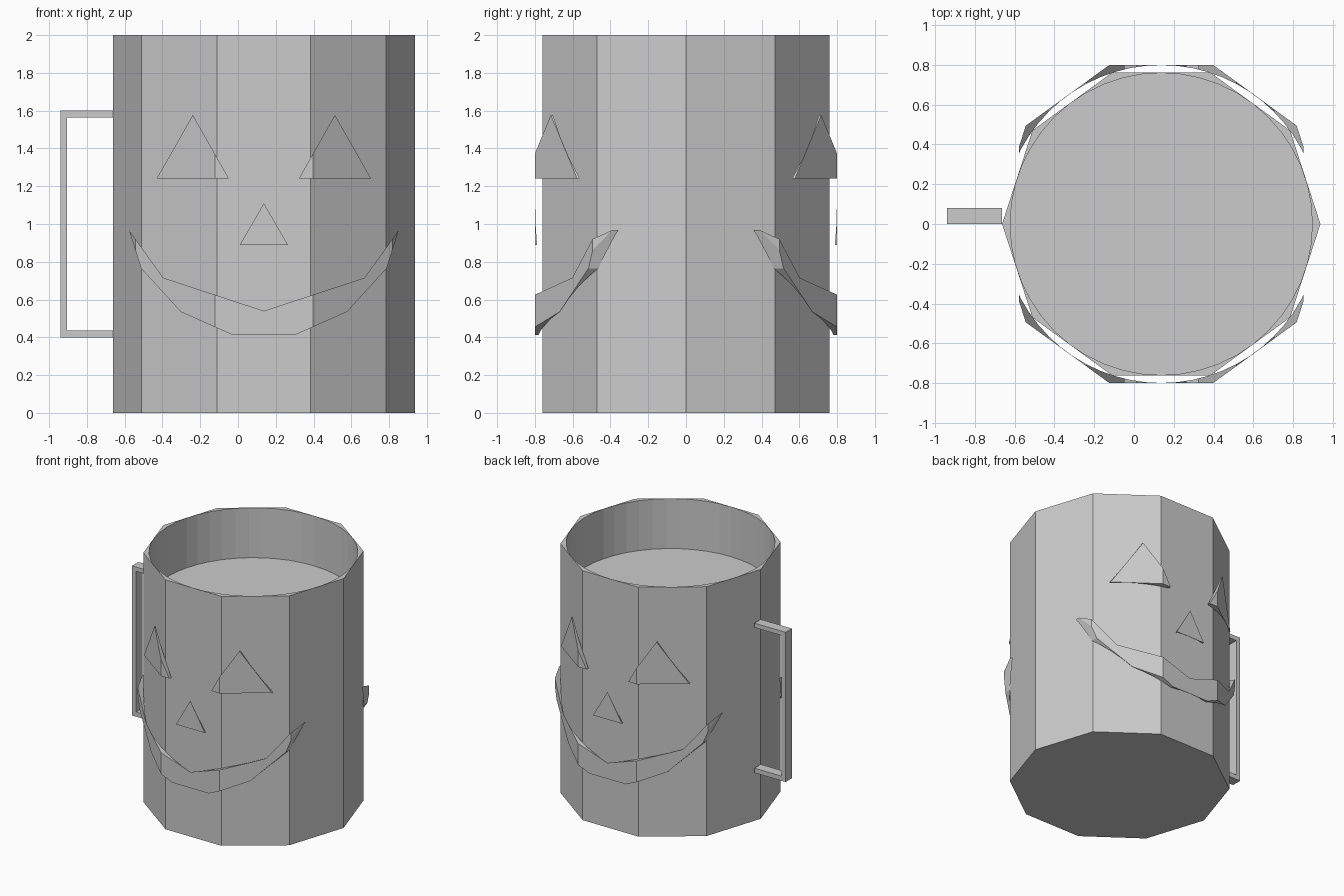
import bpy, bmesh, math

if "Cube" in bpy.data.objects:
    bpy.data.objects.remove(bpy.data.objects["Cube"])

CX = 0.137                      # axis of the mug body


def prism(name, pts, lo, hi, axis='Z', helper=False):
    """Extrude a 2D outline along Z (outline in xy) or Y (outline in xz)."""
    place = (lambda p, h: (p[0], p[1], h)) if axis == 'Z' else (lambda p, h: (p[0], h, p[1]))
    bm = bmesh.new()
    a = [bm.verts.new(place(p, lo)) for p in pts]
    b = [bm.verts.new(place(p, hi)) for p in pts]
    n = len(pts)
    bm.faces.new(a[::-1])
    bm.faces.new(b)
    for i in range(n):
        j = (i + 1) % n
        bm.faces.new((a[i], a[j], b[j], b[i]))
    bmesh.ops.recalc_face_normals(bm, faces=bm.faces)
    me = bpy.data.meshes.new(name)
    bm.to_mesh(me)
    bm.free()
    ob = bpy.data.objects.new(name, me)
    bpy.context.collection.objects.link(ob)
    if helper:
        ob.hide_render = True
        ob.display_type = 'WIRE'
    return ob


def ngon(n, r):
    return [(CX + r * math.cos(2 * math.pi * i / n), r * math.sin(2 * math.pi * i / n))
            for i in range(n)]


def boolean(ob, cutter, op):
    m = ob.modifiers.new(op.title(), 'BOOLEAN')
    m.object, m.operation, m.solver = cutter, op, 'EXACT'


# Ten-sided body with a round recess in the top
body = prism("mug_body", ngon(10, 0.8), 0, 2)
recess = prism("recess_cutter", ngon(48, 0.759), 1.6, 2.3, helper=True)
boolean(body, recess, 'DIFFERENCE')

# Square handle
prism("handle", [(-0.663, 1.6), (-0.94, 1.6), (-0.94, 0.4), (-0.663, 0.4),
                 (-0.663, 0.437), (-0.905, 0.437), (-0.905, 1.565), (-0.663, 1.565)],
      0.0, 0.08, 'Y')

# Face features, a thin shell on front and back
shell_outer = prism("shell_outer_cutter", ngon(10, 0.8411), 0.2, 1.8, helper=True)
shell_inner = prism("shell_inner_cutter", ngon(64, 0.799), 0.1, 1.9, helper=True)


def mirrored(half):
    """Close an outline about the body axis; half holds (offset, z)."""
    return ([(CX + x, z) for x, z in half]
            + [(CX - x, z) for x, z in reversed(half) if x > 0])


eye = [(0.185, 1.24), (0.568, 1.24), (0.376, 1.577)]
features = {
    "right_eye": [(CX + x, z) for x, z in eye],
    "left_eye": [(CX - x, z) for x, z in eye],
    "nose": mirrored([(0, 1.11), (0.128, 0.888)]),
    "mouth": mirrored([(0, 0.54), (0.532, 0.715), (0.714, 0.967), (0.65, 0.765),
                       (0.44, 0.535), (0.163, 0.412)]),
}
for name, pts in features.items():
    ob = prism(name, pts, -1, 1, 'Y')
    boolean(ob, shell_outer, 'INTERSECT')
    boolean(ob, shell_inner, 'DIFFERENCE')
